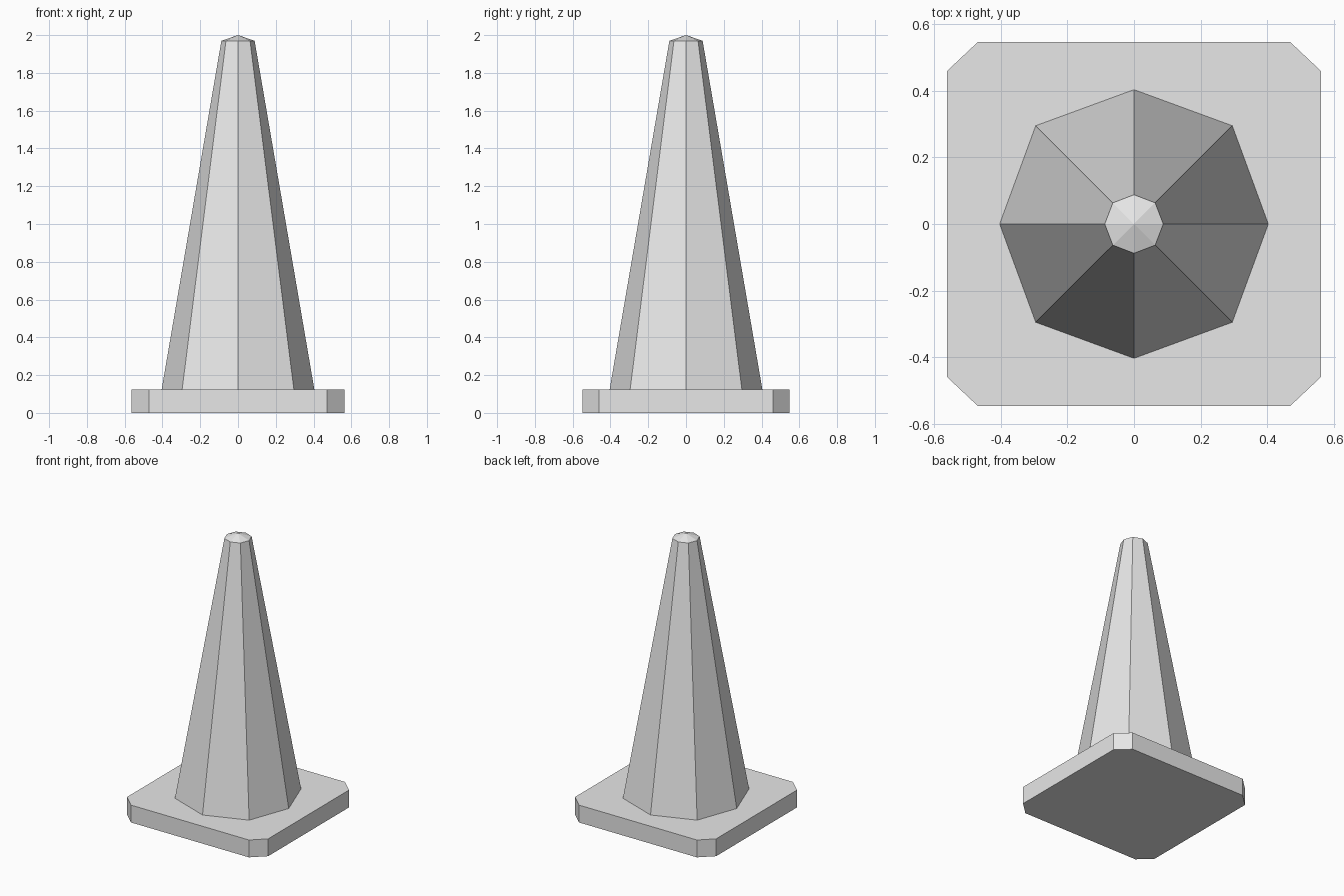
import bpy, bmesh, math

cube = bpy.data.objects.get("Cube")
if cube:
    bpy.data.objects.remove(cube, do_unlink=True)

# Single plain material
grey = bpy.data.materials.new("light_grey")
grey.use_nodes = True
colour = (0.8, 0.8, 0.8, 1)
grey.diffuse_color = colour
for node in grey.node_tree.nodes:
    if node.type == 'BSDF_PRINCIPLED':
        node.inputs["Base Color"].default_value = colour


def octagon(axis_r, diag_r, z):
    """Eight points, corners on the axes and on the diagonals."""
    pts = []
    for i in range(8):
        r = diag_r if i % 2 else axis_r
        a = i * math.pi / 4
        pts.append((r * math.cos(a), r * math.sin(a), z))
    return pts


def loft(name, rings, apex=None):
    """Skin a stack of rings; close the top flat or to a point."""
    bm = bmesh.new()
    loops = [[bm.verts.new(p) for p in ring] for ring in rings]
    n = len(loops[0])
    bm.faces.new(loops[0][::-1])
    for low, high in zip(loops, loops[1:]):
        for i in range(n):
            j = (i + 1) % n
            bm.faces.new((low[i], low[j], high[j], high[i]))
    top = loops[-1]
    if apex is None:
        bm.faces.new(top)
    else:
        tip = bm.verts.new(apex)
        for i in range(n):
            bm.faces.new((top[i], top[(i + 1) % n], tip))
    bmesh.ops.recalc_face_normals(bm, faces=bm.faces)
    mesh = bpy.data.meshes.new(name)
    bm.to_mesh(mesh)
    bm.free()
    mesh.materials.append(grey)
    obj = bpy.data.objects.new(name, mesh)
    bpy.context.collection.objects.link(obj)
    return obj


# Base plate: rectangle with clipped corners
HX, HY, CX, CY, H = 0.5625, 0.547, 0.47, 0.46, 0.125
outline = [(HX, -CY), (HX, CY), (CX, HY), (-CX, HY),
           (-HX, CY), (-HX, -CY), (-CX, -HY), (CX, -HY)]
loft("base_plate", [[(x, y, z) for x, y in outline] for z in (0, H)])

# Tapered eight-sided body with a shallow pointed cap
loft("cone_body",
     [octagon(0.404, 0.418, H), octagon(0.088, 0.09, 1.97)],
     apex=(0, 0, 2))
